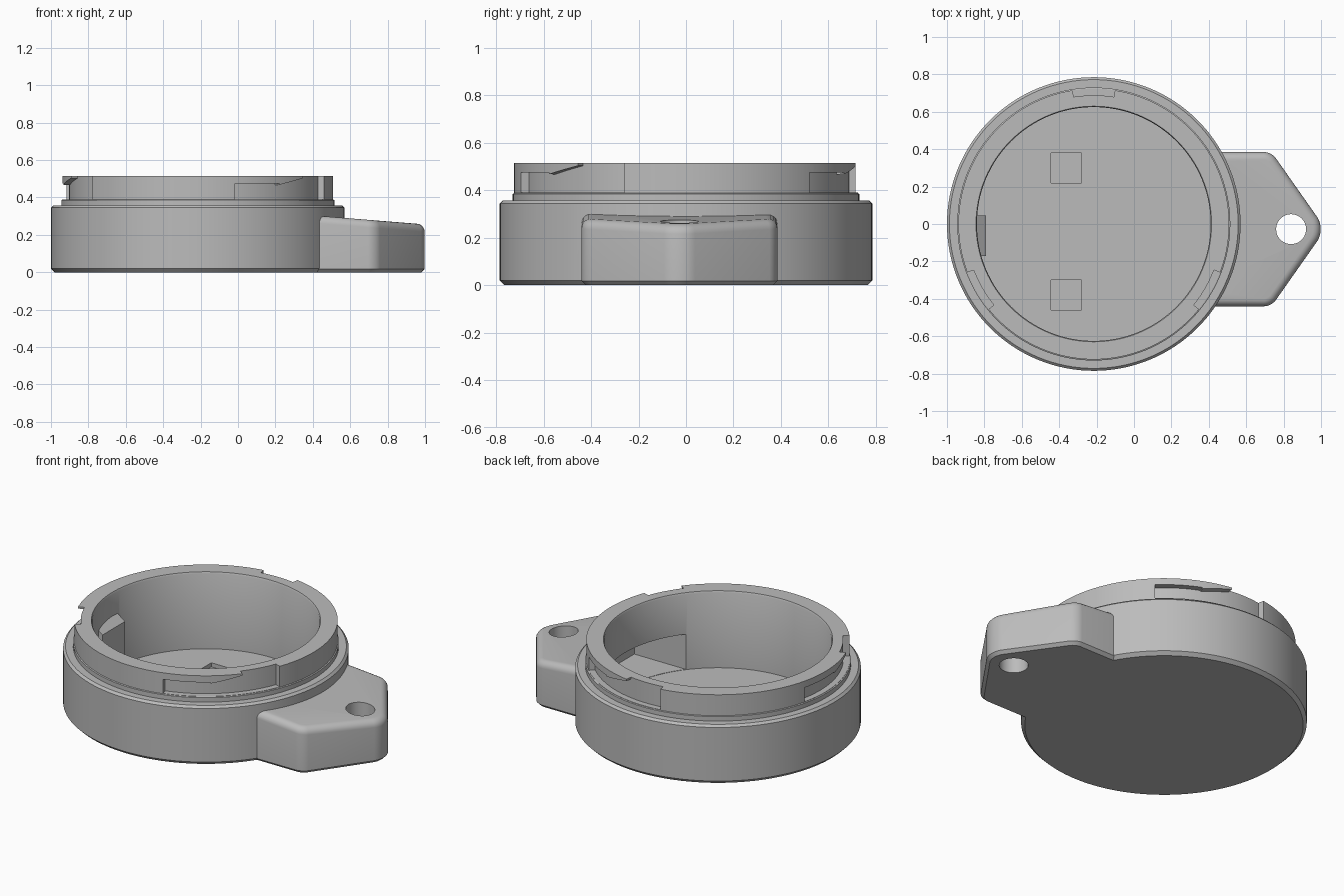
import bpy, bmesh
from math import cos, sin, pi, radians

CX = -0.215          # axis of the round housing
FLOOR = 0.05         # inside floor height

cube = bpy.data.objects.get("Cube")
if cube:
    bpy.data.objects.remove(cube, do_unlink=True)

grey = bpy.data.materials.new("plain grey")
grey.use_nodes = True
grey.diffuse_color = (0.5, 0.5, 0.5, 1)
grey.node_tree.nodes["Principled BSDF"].inputs["Base Color"].default_value = (0.5, 0.5, 0.5, 1)


def finish(name, bm):
    bmesh.ops.recalc_face_normals(bm, faces=bm.faces)
    mesh = bpy.data.meshes.new(name)
    bm.to_mesh(mesh)
    bm.free()
    mesh.materials.append(grey)
    obj = bpy.data.objects.new(name, mesh)
    bpy.context.collection.objects.link(obj)
    return obj


def loft(name, rings):
    """Closed solid through rings that all have the same point count."""
    bm = bmesh.new()
    rows = [[bm.verts.new(p) for p in ring] for ring in rings]
    n = len(rows[0])
    for a, b in zip(rows, rows[1:]):
        for i in range(n):
            j = (i + 1) % n
            bm.faces.new((a[i], a[j], b[j], b[i]))
    bm.faces.new(rows[0])
    bm.faces.new(rows[-1])
    return finish(name, bm)


def turned(name, profile, x=CX, y=0, n=128):
    return loft(name, [[(x + r * cos(2 * pi * i / n), y + r * sin(2 * pi * i / n), z)
                        for i in range(n)] for r, z in profile])


def box(name, x0, x1, y0, y1, z0, z1):
    return loft(name, [[(x0, y0, z), (x1, y0, z), (x1, y1, z), (x0, y1, z)] for z in (z0, z1)])


def sector(name, a0, a1, top0, top1, n=12):
    """Curved block between two angles, with a top that may ramp."""
    rings = []
    for i in range(n + 1):
        t = i / n
        a = radians(a0 + (a1 - a0) * t)
        top = top0 + (top1 - top0) * t
        rings.append([(CX + r * cos(a), r * sin(a), z)
                      for r, z in ((0.688, 0.39), (0.8, 0.39), (0.8, top), (0.688, top))])
    return loft(name, rings)


def combine(target, tool, operation):
    mod = target.modifiers.new(operation, 'BOOLEAN')
    mod.operation = operation
    mod.solver = 'EXACT'
    mod.object = tool
    with bpy.context.temp_override(object=target, active_object=target):
        bpy.ops.object.modifier_apply(modifier=mod.name)
    bpy.data.objects.remove(tool, do_unlink=True)


# Round housing: chamfered drum, thin flange and upper collar
housing = turned("round_housing", [(0.765, 0), (0.785, 0.02), (0.785, 0.345), (0.772, 0.358),
                                   (0.73, 0.358), (0.73, 0.385), (0.724, 0.388), (0.724, 0.515)])

# Pointed tab: rounded outline, sloping top, filleted top and chamfered base
bm = bmesh.new()
outline = [(0.2, -0.44), (0.735, -0.44), (1.025, -0.0275), (0.735, 0.385), (0.2, 0.385)]
base = bm.faces.new([bm.verts.new((x, y, 0)) for x, y in outline])
ext = bmesh.ops.extrude_face_region(bm, geom=[base])
for v in ext["geom"]:
    if isinstance(v, bmesh.types.BMVert):
        v.co.z = 0.336 - 0.08 * v.co.x


def edges_where(test):
    return [e for e in bm.edges if test(*[v.co for v in e.verts])]


def bevel(edges, size, segments):
    bmesh.ops.bevel(bm, geom=edges, offset=size, offset_type='OFFSET', segments=segments,
                    profile=0.5, affect='EDGES', clamp_overlap=True)


def upright(a, b):
    return abs(a.z - b.z) > 0.1


bevel(edges_where(lambda a, b: upright(a, b) and 0.7 < a.x < 0.8), 0.04, 5)
bevel(edges_where(lambda a, b: upright(a, b) and a.x > 1), 0.08, 8)
bevel(edges_where(lambda a, b: min(a.z, b.z) > 0.2 and max(a.x, b.x) > 0.3), 0.04, 5)
bevel(edges_where(lambda a, b: max(a.z, b.z) < 0.001 and max(a.x, b.x) > 0.3), 0.018, 1)
combine(housing, finish("tab", bm), 'UNION')

# Inside cavity, hollow reaching into the tab, and hanging hole
cuts = [turned("cavity", [(0.625, FLOOR), (0.625, 0.505), (0.637, 0.53)]),
        box("tab_hollow", 0.2, 0.62, -0.39, 0.335, FLOOR + 0.002, 0.265),
        turned("tab_hole", [(0.08, -0.1), (0.08, 0.5)], 0.84, -0.0275, 48)]

# Two square recesses in the floor
for y0 in (0.22, -0.46):
    cuts.append(box("floor_recess", -0.445, -0.28, y0, y0 + 0.16, FLOOR - 0.025, 0.1))

# Three locking slots: flat run, ramp and open entry
for turn in (0, 120, 240):
    cuts += [sector("slot_run", turn - 74, turn - 53, 0.475, 0.475),
             sector("slot_ramp", turn - 54, turn - 38, 0.465, 0.506),
             sector("slot_entry", turn - 39, turn - 21, 0.6, 0.6)]
for tool in cuts:
    combine(housing, tool, 'DIFFERENCE')

# Stop block with sloping top on the inner wall
side = [(-0.855, 0.04), (-0.79, 0.04), (-0.79, 0.336), (-0.855, 0.385)]
block = loft("wall_block", [[(x, y, z) for x, z in side] for y in (-0.17, 0.045)])
combine(housing, block, 'UNION')

bpy.ops.object.select_all(action='DESELECT')
housing.select_set(True)
bpy.context.view_layer.objects.active = housing
bpy.ops.object.shade_smooth_by_angle(angle=radians(28))
